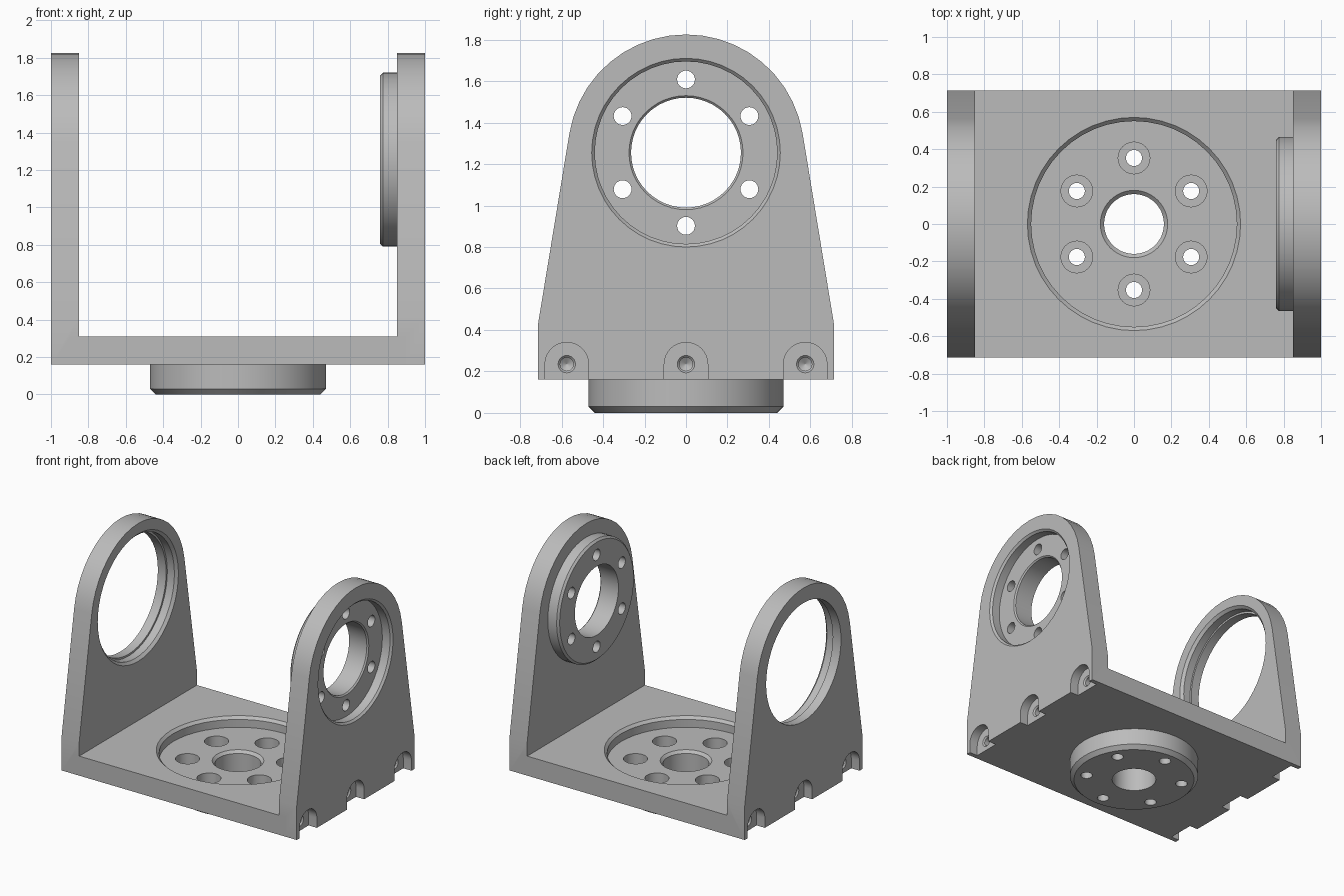
import bpy
import bmesh
import math
from mathutils import Vector

cube = bpy.data.objects.get("Cube")
if cube:
    bpy.data.objects.remove(cube, do_unlink=True)

# Main dimensions
HALF_Y = 0.715          # half depth of the bracket
BOTTOM, FLOOR = 0.16, 0.31
AXIS_Z = 1.255          # height of the pivot axis
ARM_IN = 0.85           # inner face of each arm
BOLT_RING = 0.353
SIDES = 48

grey = bpy.data.materials.new("machined_grey")
grey.use_nodes = True
grey.diffuse_color = (0.5, 0.5, 0.5, 1)
grey.node_tree.nodes["Principled BSDF"].inputs["Base Color"].default_value = (0.5, 0.5, 0.5, 1)


def solid(name, rings):
    """Skin a closed solid through rings of points, capping both ends."""
    bm = bmesh.new()
    loops = [[bm.verts.new(p) for p in ring] for ring in rings]
    for a, b in zip(loops, loops[1:]):
        for i in range(len(a)):
            j = (i + 1) % len(a)
            bm.faces.new((a[i], a[j], b[j], b[i]))
    bm.faces.new(loops[0])
    bm.faces.new(loops[-1])
    bmesh.ops.recalc_face_normals(bm, faces=bm.faces)
    mesh = bpy.data.meshes.new(name)
    bm.to_mesh(mesh)
    bm.free()
    mesh.materials.append(grey)
    obj = bpy.data.objects.new(name, mesh)
    bpy.context.collection.objects.link(obj)
    return obj


def lathe(name, axis, centre, profile, sides=SIDES):
    """Turn (radius, distance) pairs about the x or z axis through centre."""
    rings = []
    for r, t in profile:
        ring = []
        for i in range(sides):
            a = math.tau * i / sides
            u, v = r * math.cos(a), r * math.sin(a)
            p = (t, u, v) if axis == "x" else (u, v, t)
            ring.append(Vector(p) + Vector(centre))
        rings.append(ring)
    return solid(name, rings)


def slab(name, outline, x0, x1):
    """Extrude a (y, z) outline along x."""
    return solid(name, [[(x, y, z) for y, z in outline] for x in (x0, x1)])


def arch(radius, cy, cz, start, steps):
    """Arc over the top, from angle start to its mirror image."""
    span = math.pi - 2 * start
    return [(cy + radius * math.cos(start + span * i / steps),
             cz + radius * math.sin(start + span * i / steps)) for i in range(steps + 1)]


def boolean(target, tool, operation):
    tool.hide_render = True
    mod = target.modifiers.new(operation.lower(), "BOOLEAN")
    mod.operation, mod.solver, mod.object = operation, "EXACT", tool
    bpy.context.view_layer.objects.active = target
    bpy.ops.object.modifier_apply(modifier=mod.name)
    bpy.data.objects.remove(tool, do_unlink=True)


# Base plate
bracket = slab("bracket", [(-HALF_Y, BOTTOM), (HALF_Y, BOTTOM),
                           (HALF_Y, FLOOR), (-HALF_Y, FLOOR)], -0.9, 0.9)

# Arms: straight foot, tapered sides tangent to a round head
head, shoulder = 0.57, 0.42
drop = AXIS_Z - shoulder
tangent = math.acos(head / math.hypot(HALF_Y, drop)) - math.atan2(drop, HALF_Y)
arm_outline = ([(-HALF_Y, shoulder), (-HALF_Y, BOTTOM), (HALF_Y, BOTTOM), (HALF_Y, shoulder)]
               + arch(head, 0, AXIS_Z, tangent, 20))
for side in (-1, 1):
    boolean(bracket, slab("arm", arm_outline, side * ARM_IN, side), "UNION")

# Round boss below the base and round flange inside the left arm
pivot = (0, 0, AXIS_Z)
boolean(bracket, lathe("boss", "z", (0, 0, 0),
                       [(0.44, 0), (0.47, 0.03), (0.47, 0.2)]), "UNION")
boolean(bracket, lathe("flange", "x", pivot,
                       [(0.45, 0.76), (0.465, 0.775), (0.465, 0.9)]), "UNION")

# Stepped, chamfered bores of the base, left arm and right arm
cutters = [
    lathe("base_bore", "z", (0, 0, 0),
          [(0.57, 0.4), (0.57, FLOOR), (0.55, 0.29), (0.55, 0.23),
           (0.18, 0.23), (0.16, 0.21), (0.16, -0.1)]),
    lathe("flange_bore", "x", pivot,
          [(0.455, 1.1), (0.455, 1), (0.44, 0.985), (0.44, 0.92),
           (0.275, 0.92), (0.265, 0.91), (0.265, 0.7)]),
    lathe("bearing_bore", "x", pivot,
          [(0.49, -0.7), (0.49, -ARM_IN), (0.47, -0.87), (0.47, -0.93),
           (0.455, -0.93), (0.455, -1.1)]),
]

# Bolt circles: counterbored in the base, plain in the flange
for i in range(6):
    a = math.pi / 2 + i * math.pi / 3
    u, v = BOLT_RING * math.cos(a), BOLT_RING * math.sin(a)
    cutters.append(lathe("base_bolt_hole", "z", (u, v, 0),
                         [(0.085, 0.28), (0.085, 0.12), (0.043, 0.12), (0.043, -0.1)], 24))
    cutters.append(lathe("flange_bolt_hole", "x", (0, u, AXIS_Z + v),
                         [(0.043, 0.7), (0.043, 1.1)], 24))

# Screw notches along the foot of each arm, each with a blind hole
screw_z, notch = 0.235, 0.105
for side in (-1, 1):
    for y in (-0.575, 0, 0.575):
        outline = [(y - notch, 0.1), (y + notch, 0.1)] + arch(notch, y, screw_z, 0, 16)
        cutters.append(slab("screw_notch", outline, side * 0.93, side * 1.1))
        cutters.append(lathe("screw_hole", "x", (0, y, screw_z),
                             [(0.042, side * 0.95), (0.042, side * 0.93), (0.032, side * 0.92),
                              (0.032, side * 0.72), (0.002, side * 0.7)], 24))

for cutter in cutters:
    boolean(bracket, cutter, "DIFFERENCE")

# Smooth the turned surfaces, keep machined edges crisp
bpy.ops.object.select_all(action="DESELECT")
bracket.select_set(True)
bpy.context.view_layer.objects.active = bracket
bpy.ops.object.shade_smooth_by_angle(angle=math.radians(25))
